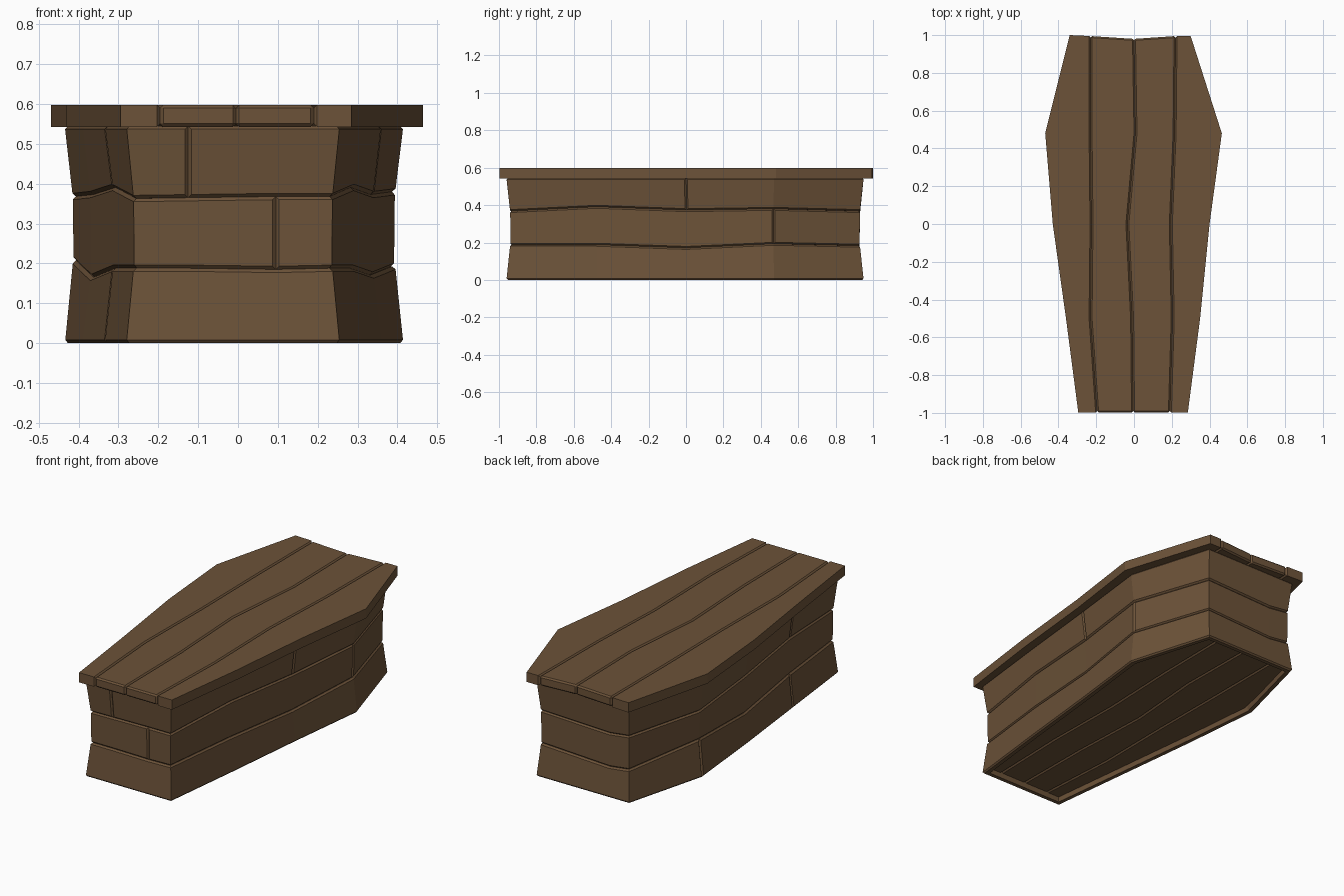
import bpy, bmesh
from mathutils import Vector

if "Cube" in bpy.data.objects:
    bpy.data.objects.remove(bpy.data.objects["Cube"])

wood = bpy.data.materials.new("brown_wood")
wood.diffuse_color = (0.15, 0.085, 0.04, 1)
wood.use_nodes = True
wood.node_tree.nodes["Principled BSDF"].inputs["Base Color"].default_value = wood.diffuse_color


def loft(name, sections, bevel_cols, width=0.008):
    """Skin a run of four-cornered sections, cap it, and chamfer chosen edges.
    bevel_cols lists which section corners carry chamfered long edges."""
    bm = bmesh.new()
    rows = [[bm.verts.new(p) for p in s] for s in sections]
    for a, b in zip(rows, rows[1:]):
        for i in range(4):
            j = (i + 1) % 4
            bm.faces.new((a[i], a[j], b[j], b[i]))
    bm.faces.new(rows[0][::-1])
    bm.faces.new(rows[-1])
    bmesh.ops.recalc_face_normals(bm, faces=bm.faces)
    edges = [bm.edges.get((a[i], b[i])) for a, b in zip(rows, rows[1:]) for i in bevel_cols]
    # end edges joining neighbouring chamfered corners
    for r in (rows[0], rows[-1]):
        edges += [e for i, k in enumerate(bevel_cols) for m in bevel_cols[i + 1:]
                  if (e := bm.edges.get((r[k], r[m])))]
    bmesh.ops.bevel(bm, geom=edges, offset=width, segments=1, profile=0.5,
                    affect='EDGES', clamp_overlap=True)
    bmesh.ops.recalc_face_normals(bm, faces=bm.faces)
    me = bpy.data.meshes.new(name)
    bm.to_mesh(me)
    bm.free()
    me.materials.append(wood)
    ob = bpy.data.objects.new(name, me)
    bpy.context.collection.objects.link(ob)


# Wall outline, counter-clockwise: x, y, lower joint height, upper joint height
ring = [(-.28, -.96, .19, .365), (-.125, -.96, .19, .367), (.095, -.96, .187, .37),
        (.255, -.96, .19, .37), (.31, -.48, .19, .393), (.36, 0, .173, .375),
        (.415, .47, .195, .382), (.27, .95, .185, .37), (-.17, .95, .165, .355),
        (-.31, .95, .18, .37), (-.435, .47, .21, .37), (-.39, 0, .167, .375),
        (-.335, -.48, .19, .393)]
N = len(ring)


def inset(i, d):
    """Outline point i moved inwards by d with a mitred corner."""
    p, q, r = (Vector(ring[k % N][:2]) for k in (i - 1, i, i + 1))
    n1 = Vector((-(q - p).y, (q - p).x)).normalized()
    n2 = Vector((-(r - q).y, (r - q).x)).normalized()
    return q + (n1 + n2) * (d / (1 + n1.dot(n2)))


# Three wall courses: bottom/top height functions, bottom/top inset, butt-joint indices
WALL = 0.03
courses = [
    ("lower_wall_plank", lambda r: 0.002, lambda r: r[2], 0.0, 0.02, (10, 12)),
    ("middle_wall_plank", lambda r: r[2], lambda r: r[3], 0.022, 0.02, (2, 6)),
    ("upper_wall_plank", lambda r: r[3], lambda r: 0.547, 0.02, 0.0, (1, 5, 12)),
]
for name, lo, hi, d0, d1, seams in courses:
    for k, start in enumerate(seams):
        end = seams[(k + 1) % len(seams)]
        if end <= start:
            end += N
        secs = []
        for i in range(start, end + 1):
            r = ring[i % N]
            z0, z1 = lo(r), hi(r)
            secs.append([(*inset(i, d0), z0), (*inset(i, d1), z1),
                         (*inset(i, d1 + WALL), z1), (*inset(i, d0 + WALL), z0)])
        loft(f"{name}_{k + 1}", secs, (0, 1))

# Deck columns: x of each plank edge at five stations from foot to head, then head y
columns = [((-.295, -.36, -.43, -.47, -.34), 1.0),
           ((-.195, -.23, -.225, -.23, -.23), .995),
           ((-.005, -.01, -.035, .008, 0), .98),
           ((.19, .205, .195, .215, .22), .995),
           ((.285, .35, .40, .465, .30), .995)]


def deck(name, z0, z1, sx=1.0, sy=1.0, shift=0.0):
    """Four planks side by side with chamfered seams."""
    for k, (a, b) in enumerate(zip(columns, columns[1:])):
        secs = []
        for s in range(5):
            pa, pb = (Vector((c[0][s] * sx + shift,
                              (-.998, -.5, 0, .48, c[1])[s] * sy)) for c in (a, b))
            secs.append([(*pa, z0), (*pa, z1), (*pb, z1), (*pb, z0)])
        cols = (0, 1) if k == 3 else (2, 3) if k == 0 else (0, 1, 2, 3)
        loft(f"{name}_{k + 1}", secs, cols)


deck("lid_plank", 0.545, 0.6)
deck("floor_plank", 0.03, 0.06, 0.83, 0.935, -0.01)

# Settle the base exactly on the ground
bpy.context.view_layer.update()
low = min(v.co.z for o in bpy.data.objects for v in o.data.vertices)
for o in bpy.data.objects:
    o.location.z -= low
